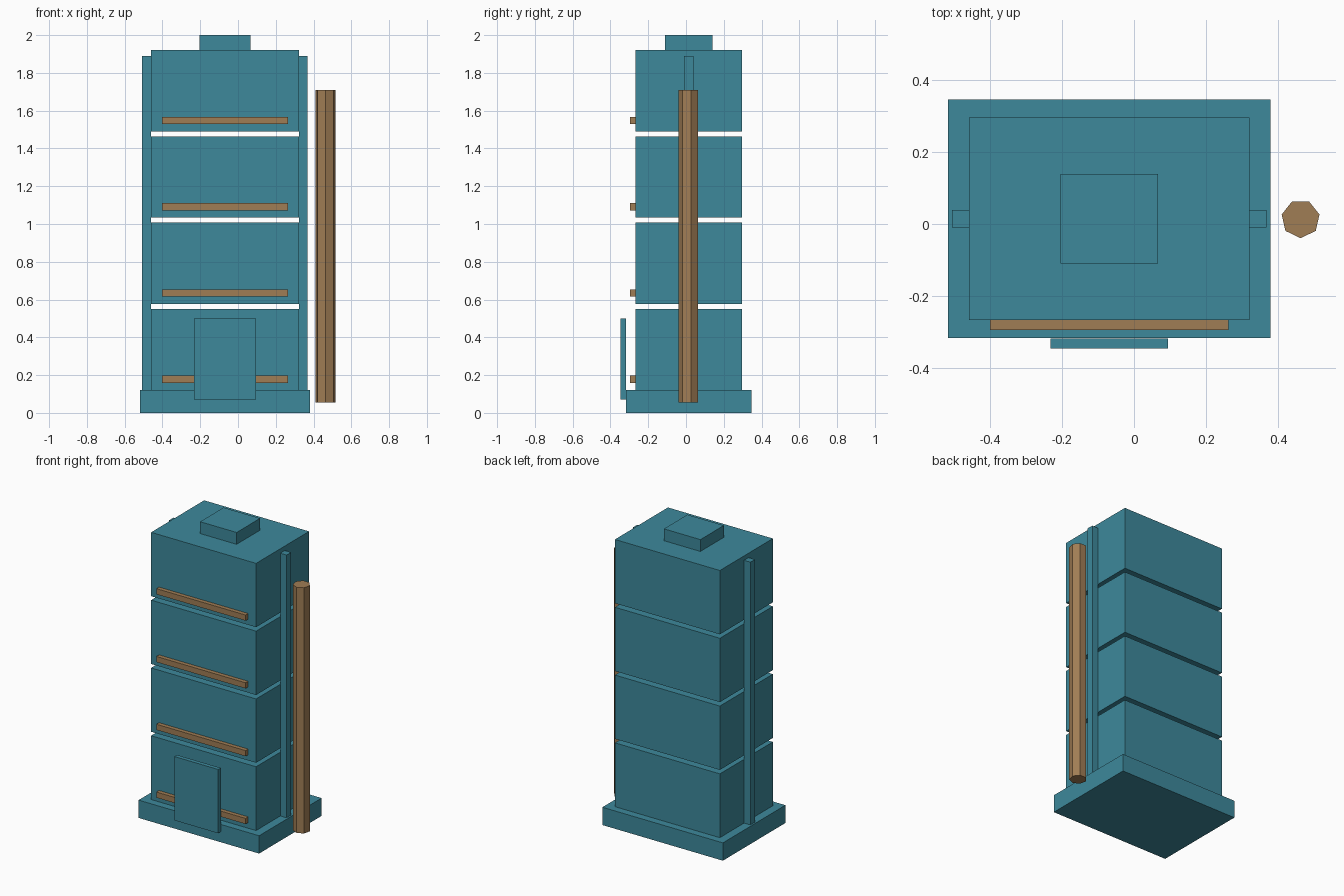
import bpy, bmesh, math
from mathutils import Matrix

if "Cube" in bpy.data.objects:
    bpy.data.objects.remove(bpy.data.objects["Cube"])

CX, CY = -0.069, 0.0145   # tower axis


def material(name, color):
    m = bpy.data.materials.new(name)
    m.diffuse_color = color
    m.use_nodes = True
    m.node_tree.nodes["Principled BSDF"].inputs["Base Color"].default_value = m.diffuse_color
    return m


TEAL = material("teal_paint", (0.047, 0.25, 0.33, 1))
WOOD = material("brown_wood", (0.35, 0.205, 0.09, 1))


def finish(name, bm, mat):
    me = bpy.data.meshes.new(name)
    bm.to_mesh(me)
    bm.free()
    me.materials.append(mat)
    ob = bpy.data.objects.new(name, me)
    bpy.context.collection.objects.link(ob)
    return ob


def box(name, center, size, mat=TEAL):
    bm = bmesh.new()
    bmesh.ops.create_cube(bm, size=1, matrix=Matrix.Diagonal((*size, 1)))
    ob = finish(name, bm, mat)
    ob.location = center
    return ob


# Plinth
box("base", (CX, CY, 0.06), (0.898, 0.665, 0.12))

# Four stacked storeys, each with a wooden rail on the front
for i in range(4):
    z = 0.12 + i * 0.4567
    box(f"storey_{i + 1}", (CX, CY, z + 0.215), (0.782, 0.564, 0.43))
    box(f"front_rail_{i + 1}", (CX, CY - 0.296, z + 0.058),
        (0.665, 0.028, 0.038), WOOD)

# Side posts that carry the storeys
for side, s in (("left", -1), ("right", 1)):
    box(f"{side}_post", (CX + s * 0.4145, CY, 1.005), (0.047, 0.048, 1.77))

# Roof cap and door
box("roof_cap", (CX, CY, 1.96), (0.272, 0.25, 0.08))
box("door", (CX, -0.3325, 0.286), (0.327, 0.028, 0.43))

# Seven-sided pole standing beside the tower, one corner facing the front
bm = bmesh.new()
bmesh.ops.create_cone(bm, cap_ends=True, segments=7, radius1=0.054,
                      radius2=0.054, depth=1.655)
low = min(bm.verts, key=lambda v: v.co.y)
turn = -math.pi / 2 - math.atan2(low.co.y, low.co.x)
bmesh.ops.rotate(bm, verts=bm.verts, matrix=Matrix.Rotation(turn, 3, 'Z'))
finish("side_pole", bm, WOOD).location = (0.464, CY, 0.8825)
